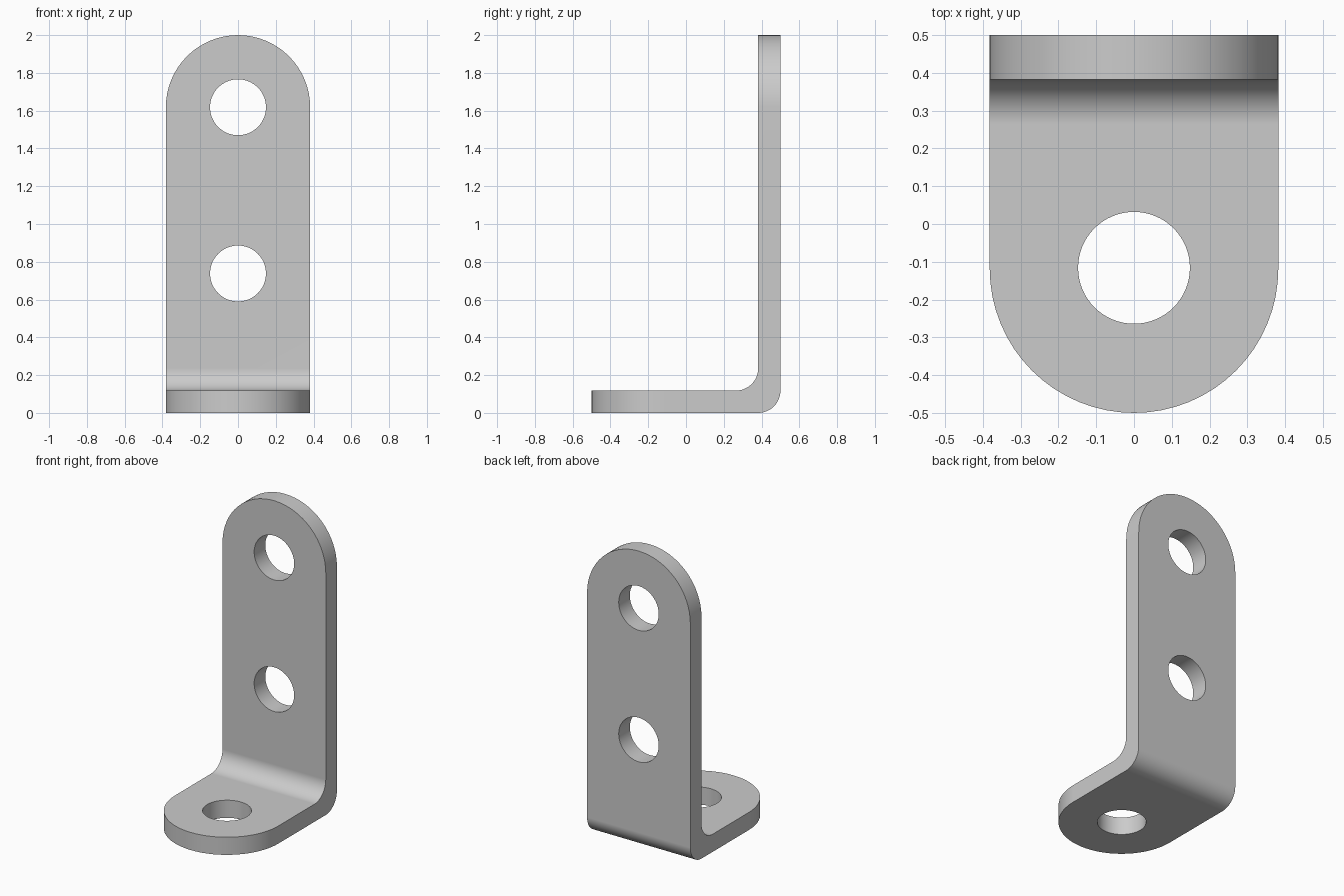
import bpy, bmesh, math
from mathutils import Vector

cube = bpy.data.objects.get("Cube")
if cube:
    bpy.data.objects.remove(cube, do_unlink=True)

HALF_W = 0.382      # half width, also the radius of both rounded ends
THICK = 0.118       # sheet thickness, also the inner and outer bend radius
HOLE_R = 0.148
BACK, FRONT, TOP = 0.5, -0.5, 2.0
ARC = 32


def arc(cx, cy, r, start, end, n=ARC):
    """Points on an arc, angles in degrees."""
    angles = [math.radians(start + (end - start) * i / n) for i in range(n + 1)]
    return [(cx + r * math.cos(a), cy + r * math.sin(a)) for a in angles]


def prism(name, outline, axis, low, high):
    """Extrude a closed outline along one axis from low to high."""
    place = {"x": lambda p: (low, p[0], p[1]),
             "y": lambda p: (p[0], low, p[1]),
             "z": lambda p: (p[0], p[1], low)}[axis]
    step = Vector([(high - low) * (axis == a) for a in "xyz"])
    bm = bmesh.new()
    face = bm.faces.new([bm.verts.new(place(p)) for p in outline])
    ext = bmesh.ops.extrude_face_region(bm, geom=[face], use_keep_orig=True)
    verts = [g for g in ext["geom"] if isinstance(g, bmesh.types.BMVert)]
    bmesh.ops.translate(bm, verts=verts, vec=step)
    bmesh.ops.recalc_face_normals(bm, faces=bm.faces)
    mesh = bpy.data.meshes.new(name)
    bm.to_mesh(mesh)
    bm.free()
    obj = bpy.data.objects.new(name, mesh)
    bpy.context.collection.objects.link(obj)
    return obj


# Bent sheet: L-shaped side profile with a rounded bend
inner = BACK - THICK
profile = [(FRONT - 0.1, 0)]
profile += arc(BACK - THICK, THICK, THICK, -90, 0, 12)
profile += [(BACK, TOP + 0.1), (inner, TOP + 0.1)]
profile += arc(inner - THICK, 2 * THICK, THICK, 0, -90, 12)
profile += [(FRONT - 0.1, THICK)]
bracket = prism("angle_bracket", profile, "x", -0.6, 0.6)

# Rounded outlines of the upright and the foot
upright_z, foot_y = TOP - HALF_W, FRONT + HALF_W
upright_outline = arc(0, upright_z, HALF_W, 0, 180) + [(-HALF_W, -1), (HALF_W, -1)]
foot_outline = arc(0, foot_y, HALF_W, 180, 360) + [(HALF_W, 1), (-HALF_W, 1)]
cutters = [
    (prism("upright_outline", upright_outline, "y", -1, 1), "INTERSECT"),
    (prism("foot_outline", foot_outline, "z", -1, 3), "INTERSECT"),
]

# Screw holes
for z in (upright_z, 0.738):
    circle = arc(0, z, HOLE_R, 0, 360, 64)[:-1]
    cutters.append((prism("upright_hole", circle, "y", 0.2, 0.8), "DIFFERENCE"))
circle = arc(0, foot_y + 0.002, HOLE_R, 0, 360, 64)[:-1]
cutters.append((prism("foot_hole", circle, "z", -0.2, 0.3), "DIFFERENCE"))

bpy.ops.object.select_all(action="DESELECT")
bpy.context.view_layer.objects.active = bracket
bracket.select_set(True)
for cutter, operation in cutters:
    mod = bracket.modifiers.new("cut", "BOOLEAN")
    mod.operation, mod.solver, mod.object = operation, "EXACT", cutter
    bpy.ops.object.modifier_apply(modifier=mod.name)
    bpy.data.objects.remove(cutter, do_unlink=True)

# Grey metal
metal = bpy.data.materials.new("grey_metal")
metal.use_nodes = True
colour = (0.6, 0.6, 0.6, 1)
metal.diffuse_color = colour
metal.node_tree.nodes["Principled BSDF"].inputs["Base Color"].default_value = colour
bracket.data.materials.clear()
bracket.data.materials.append(metal)

# Smooth curves with crisp edges and even flats
bpy.ops.object.shade_smooth_by_angle(angle=math.radians(30))
weighted = bracket.modifiers.new("even_flats", "WEIGHTED_NORMAL")
weighted.keep_sharp = True
